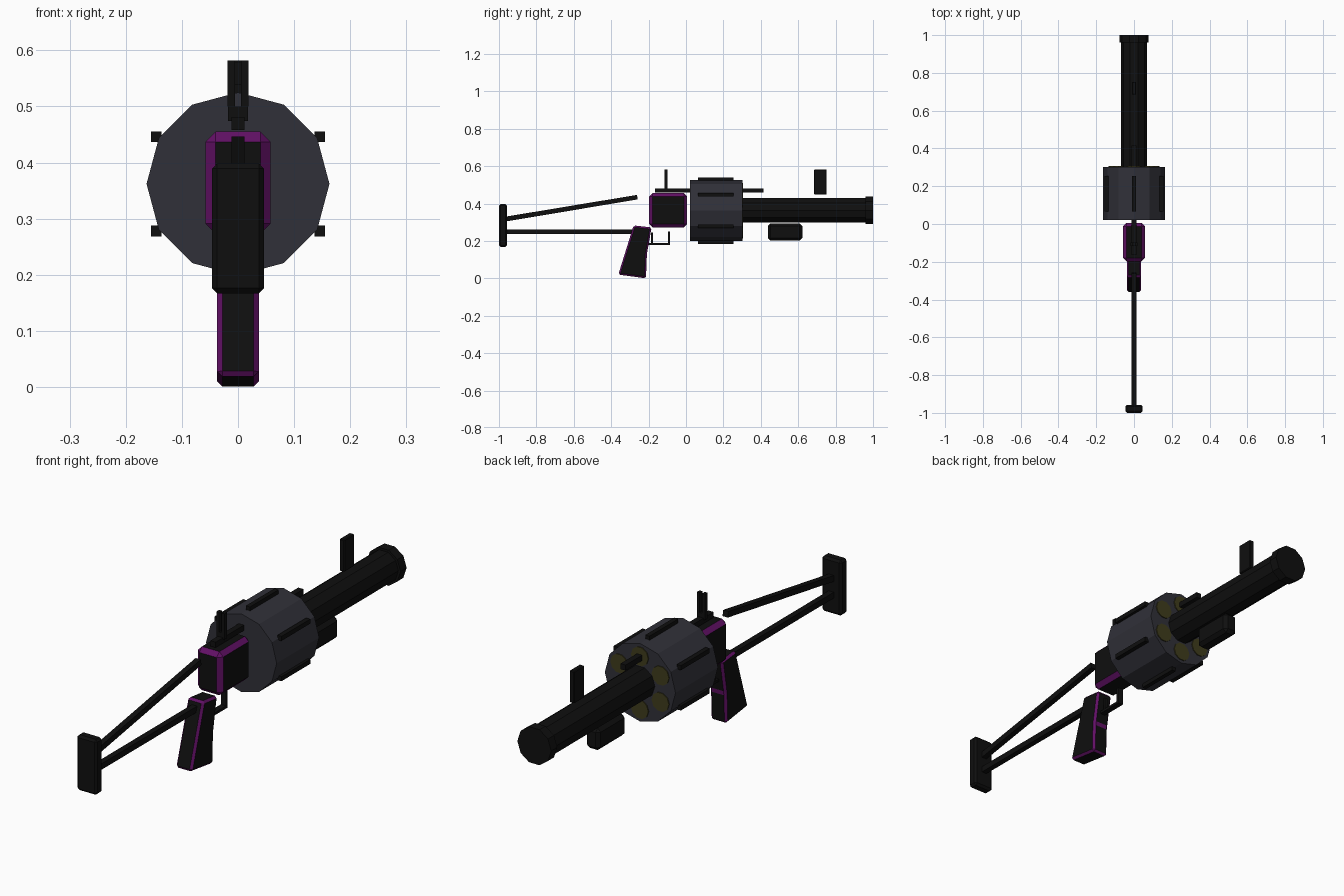
import bpy, bmesh, math
from mathutils import Vector

if "Cube" in bpy.data.objects:
    bpy.data.objects.remove(bpy.data.objects["Cube"])


def material(name, rgb):
    m = bpy.data.materials.new(name)
    m.diffuse_color = (*rgb, 1)
    m.use_nodes = True
    m.node_tree.nodes["Principled BSDF"].inputs["Base Color"].default_value = m.diffuse_color
    return m


BLACK = material("black metal", (0.0048, 0.0048, 0.0048))
GREY = material("drum grey", (0.030, 0.030, 0.040))
PURPLE = material("purple trim", (0.120, 0.005, 0.130))
BRASS = material("shell olive", (0.050, 0.045, 0.012))


def prism(name, base, offset, mats, bevel=0.0, trim=0):
    """Extrude a flat outline by an offset; bevel faces take material slot 'trim'."""
    bm = bmesh.new()
    face = bm.faces.new([bm.verts.new(p) for p in base])
    ext = bmesh.ops.extrude_face_region(bm, geom=[face], use_keep_orig=True)
    moved = [v for v in ext["geom"] if isinstance(v, bmesh.types.BMVert)]
    bmesh.ops.translate(bm, vec=Vector(offset), verts=moved)
    bmesh.ops.recalc_face_normals(bm, faces=bm.faces[:])
    if bevel:
        bmesh.ops.bevel(bm, geom=bm.edges[:], offset=bevel, segments=1,
                        affect="EDGES", profile=0.5, material=trim)
    me = bpy.data.meshes.new(name)
    bm.to_mesh(me)
    bm.free()
    for m in mats:
        me.materials.append(m)
    ob = bpy.data.objects.new(name, me)
    bpy.context.collection.objects.link(ob)
    return ob


def side(name, yz, half, mats=(BLACK,), bevel=0.0, trim=0, x=0.0):
    """Side outline (y, z) extruded across x."""
    return prism(name, [(x - half, y, z) for y, z in yz], (2 * half, 0, 0), mats, bevel, trim)


def box(name, half, y0, y1, z0, z1, mats=(BLACK,), bevel=0.0, trim=0, x=0.0):
    return side(name, [(y0, z0), (y1, z0), (y1, z1), (y0, z1)], half, mats, bevel, trim, x)


def tube(name, r, n, y0, y1, mat, x=0.0, z=0.364):
    ring = [(x + r * math.cos(2 * math.pi * i / n), y0, z + r * math.sin(2 * math.pi * i / n))
            for i in range(n)]
    return prism(name, ring, (0, y1 - y0, 0), (mat,))


# Revolving drum, with ribs and shells at the same six angles
CZ = 0.362
tube("drum", 0.163, 12, 0.022, 0.302, GREY, z=CZ)
for i in range(6):
    a = math.radians(30 + 60 * i)
    c, s = math.cos(a), math.sin(a)
    rx, rz = 0.168 * c, CZ + 0.168 * s
    box(f"drum_rib_{i + 1}", 0.0095, 0.065, 0.255, rz - 0.0095, rz + 0.0095, x=rx)
    tube(f"shell_{i + 1}", 0.04, 10, 0.295, 0.306, BRASS, x=0.11 * c, z=CZ + 0.11 * s)

# Barrel and muzzle ring
tube("barrel", 0.068, 10, 0.29, 0.975, BLACK)
tube("muzzle_ring", 0.078, 10, 0.96, 1.0, BLACK)

# Receiver and grip: black panels with purple chamfers
box("receiver", 0.058, -0.198, 0.006, 0.273, 0.455, (BLACK, PURPLE), 0.018, 1)
side("grip", [(-0.362, 0.02), (-0.214, 0.0), (-0.209, 0.13), (-0.184, 0.272), (-0.28, 0.283)],
     0.037, (BLACK, PURPLE), 0.009, 1)

# Trigger and guard
box("guard_bottom", 0.012, -0.215, -0.085, 0.178, 0.189)
box("guard_front", 0.012, -0.096, -0.085, 0.178, 0.25)
box("trigger", 0.006, -0.187, -0.177, 0.185, 0.245)

# Top rail and sights
box("top_rail", 0.012, -0.165, 0.415, 0.458, 0.481)
box("rear_sight_base", 0.018, -0.116, -0.098, 0.474, 0.50)
for sgn, label in ((-1, "left"), (1, "right")):
    box(f"rear_sight_post_{label}", 0.0065, -0.116, -0.098, 0.50, 0.582, x=sgn * 0.012)
box("front_sight", 0.011, 0.685, 0.752, 0.448, 0.582, bevel=0.003)

# Fore grip under the barrel
box("fore_grip", 0.032, 0.438, 0.622, 0.202, 0.294, bevel=0.014)

# Skeleton stock
box("stock_plate", 0.046, -1.0, -0.957, 0.167, 0.398, bevel=0.009)
box("stock_lower_bar", 0.012, -0.965, -0.2, 0.236, 0.261)
side("stock_upper_bar", [(-0.965, 0.304), (-0.258, 0.422), (-0.262, 0.446), (-0.969, 0.329)], 0.012)
